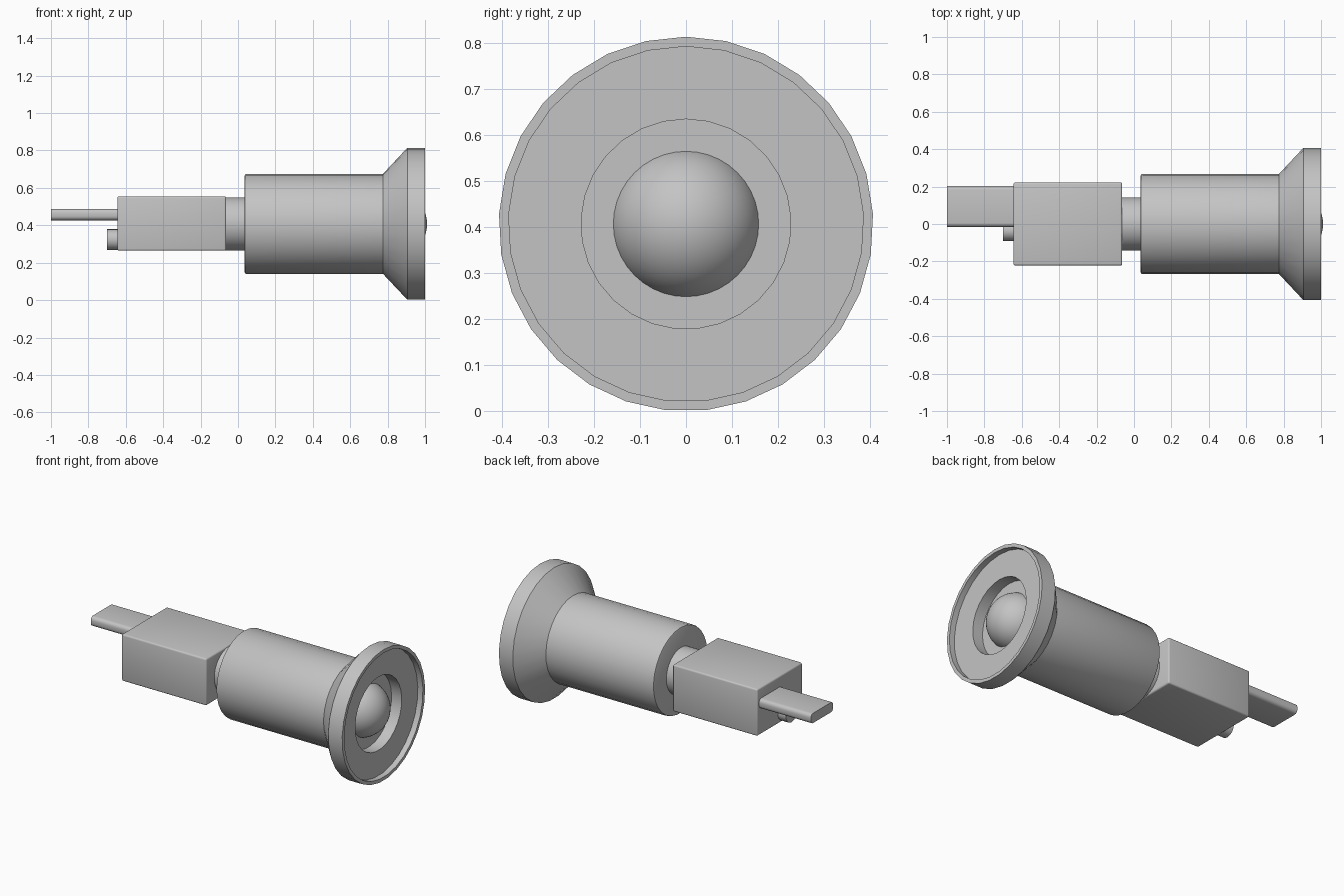
import bpy
import bmesh
from math import sin, cos, pi, radians

AXIS_Z = 0.407

cube = bpy.data.objects.get("Cube")
if cube:
    bpy.data.objects.remove(cube, do_unlink=True)

grey = bpy.data.materials.new("plain_grey")
grey.use_nodes = True
colour = (0.55, 0.55, 0.55, 1)
grey.diffuse_color = colour
grey.node_tree.nodes["Principled BSDF"].inputs["Base Color"].default_value = colour


def finish(name, bm, angle=35):
    """Turn a bmesh into a shaded object."""
    bmesh.ops.recalc_face_normals(bm, faces=bm.faces)
    mesh = bpy.data.meshes.new(name)
    bm.to_mesh(mesh)
    bm.free()
    mesh.materials.append(grey)
    obj = bpy.data.objects.new(name, mesh)
    bpy.context.collection.objects.link(obj)
    bpy.ops.object.select_all(action="DESELECT")
    obj.select_set(True)
    bpy.context.view_layer.objects.active = obj
    bpy.ops.object.shade_smooth_by_angle(angle=radians(angle))
    return obj


def lathe(name, profile, sides=29, y=0, z=AXIS_Z):
    """Revolve (x, radius) points around a line along x."""
    bm = bmesh.new()
    rings = []
    for x, r in profile:
        if r == 0:
            rings.append([bm.verts.new((x, y, z))] * sides)
        else:
            turns = [2 * pi * i / sides for i in range(sides)]
            rings.append([bm.verts.new((x, y + r * sin(a), z + r * cos(a))) for a in turns])
    for a, b in zip(rings, rings[1:]):
        for i in range(sides):
            j = (i + 1) % sides
            corners = list(dict.fromkeys((a[i], a[j], b[j], b[i])))
            bm.faces.new(corners)
    return finish(name, bm)


def block(name, low, high, bevel, along_x_only=False, segments=3):
    """Box between two corners with rounded edges."""
    bm = bmesh.new()
    bmesh.ops.create_cube(bm, size=1)
    for v in bm.verts:
        v.co = [(a + b) / 2 + c * (b - a) for a, b, c in zip(low, high, v.co)]
    edges = [e for e in bm.edges
             if not along_x_only or abs(e.verts[0].co.x - e.verts[1].co.x) > 0.01]
    bmesh.ops.bevel(bm, geom=edges, offset=bevel, segments=segments,
                    profile=0.5, affect="EDGES")
    return finish(name, bm)


# Barrel, flared bell and stepped recess in one turned shell
lathe("barrel_and_bell", [
    (0.035, 0), (0.035, 0.258), (0.038, 0.265), (0.045, 0.268),
    (0.775, 0.268), (0.905, 0.407), (1.0, 0.407), (1.0, 0.386),
    (0.965, 0.386), (0.965, 0.228), (0.895, 0.228), (0.895, 0)])

# Dome seated in the recess
dome_radius, dome_centre = 0.166, 0.845
dome = [(dome_centre + dome_radius * sin(t), dome_radius * cos(t))
        for t in [i * pi / 24 for i in range(12)]]
lathe("dome", [(dome_centre, 0)] + dome + [(dome_centre + dome_radius, 0)], 40)

# Neck joining the barrel to the housing
lathe("neck", [(-0.07, 0), (-0.07, 0.143), (0.04, 0.143), (0.04, 0)], 32)

# Housing, flat blade and round pin
block("housing", (-0.645, -0.222, 0.264), (-0.063, 0.222, 0.555), 0.01)
block("blade", (-1.0, -0.016, 0.427), (-0.64, 0.204, 0.488), 0.022, True, 4)
lathe("pin", [(-0.7, 0), (-0.7, 0.055), (-0.64, 0.055), (-0.64, 0)], 24, -0.036, 0.324)
